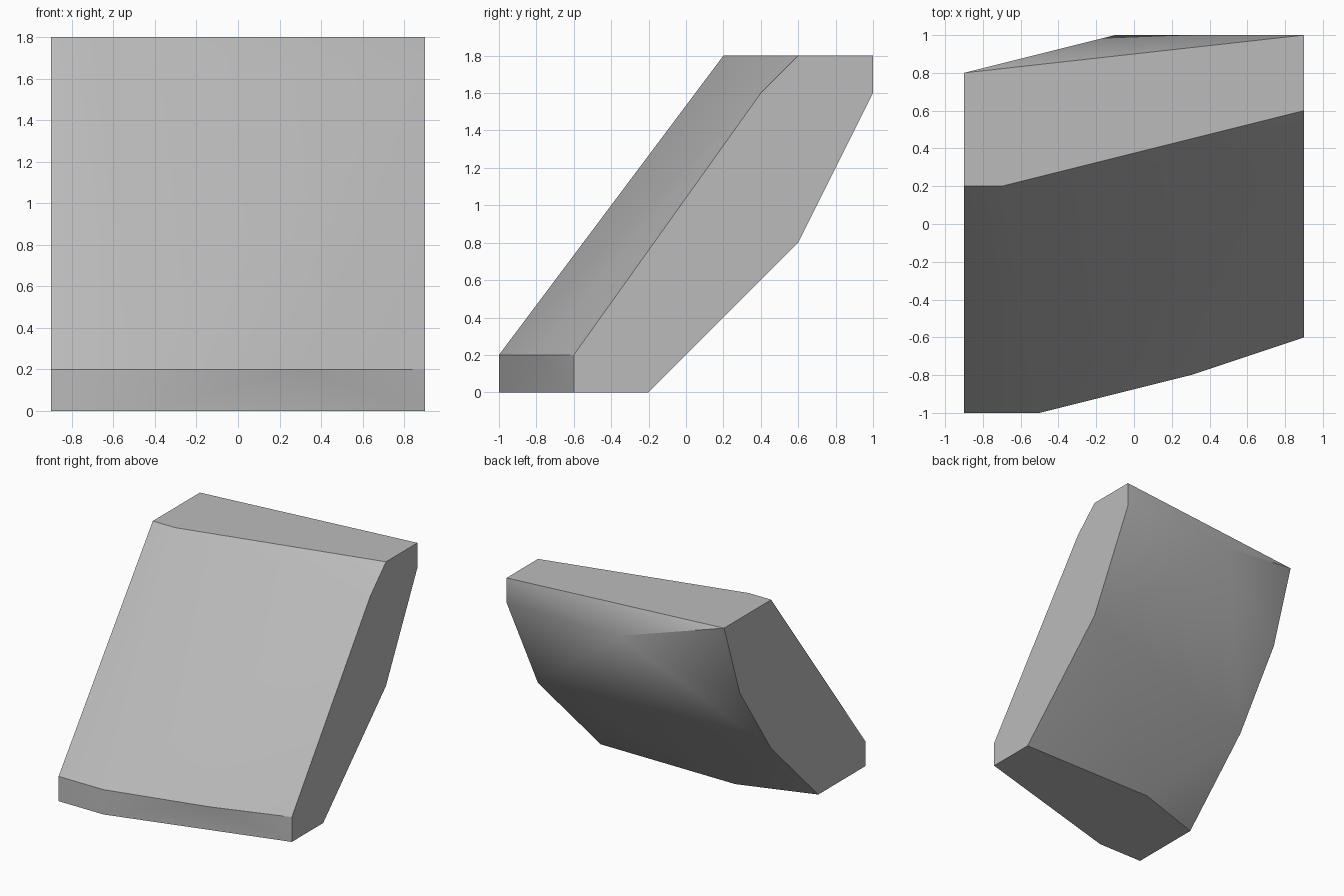
import bpy
import bmesh
import math

cube = bpy.data.objects.get("Cube")
if cube:
    bpy.data.objects.remove(cube, do_unlink=True)

# Plain stone colour
stone = bpy.data.materials.new("stone_grey")
stone.use_nodes = True
colour = (0.5, 0.5, 0.5, 1.0)
stone.diffuse_color = colour
bsdf = stone.node_tree.nodes["Principled BSDF"]
bsdf.inputs["Base Color"].default_value = colour
bsdf.inputs["Roughness"].default_value = 0.9

# Cross-sections (y, z) of the two flat ends
HALF_WIDTH = 0.9
right_end = [(-1, 0), (-1, .2), (.2, 1.8), (.8, 1.8), (.6, 1.2), (.2, .6), (-.4, 0)]
left_end = [(-.6, 0), (-.6, .2), (.4, 1.6), (.6, 1.8), (1, 1.8), (1, 1.6),
            (.6, .8), (-.2, 0)]

# Corners between the ends: front foot, top brow, back shoulder, rear foot
middle = [(-.5, -1, 0), (-.5, -1, .2), (.3, -.8, .2),
          (-.7, .2, 1.8), (-.1, 1, 1.6), (-.3, -.2, 0)]

points = [(-HALF_WIDTH, y, z) for y, z in right_end]
points += [(HALF_WIDTH, y, z) for y, z in left_end]
points += middle

# Leaning rock slab: the solid wrapped tightly around those corners
bm = bmesh.new()
for p in points:
    bm.verts.new(p)
hull = bmesh.ops.convex_hull(bm, input=bm.verts[:])
spare = {v for v in hull["geom_interior"] + hull["geom_unused"]
         if isinstance(v, bmesh.types.BMVert)}
if spare:
    bmesh.ops.delete(bm, geom=list(spare), context='VERTS')
bmesh.ops.dissolve_limit(bm, angle_limit=math.radians(0.5),
                         verts=bm.verts[:], edges=bm.edges[:])
bmesh.ops.recalc_face_normals(bm, faces=bm.faces[:])

mesh = bpy.data.meshes.new("leaning_rock_slab")
bm.to_mesh(mesh)
bm.free()
mesh.materials.append(stone)
rock = bpy.data.objects.new("leaning_rock_slab", mesh)
bpy.context.collection.objects.link(rock)

# Soft shading over the gentle bends, crisp outer edges
bpy.ops.object.select_all(action='DESELECT')
rock.select_set(True)
bpy.context.view_layer.objects.active = rock
bpy.ops.object.shade_smooth_by_angle(angle=math.radians(30))
